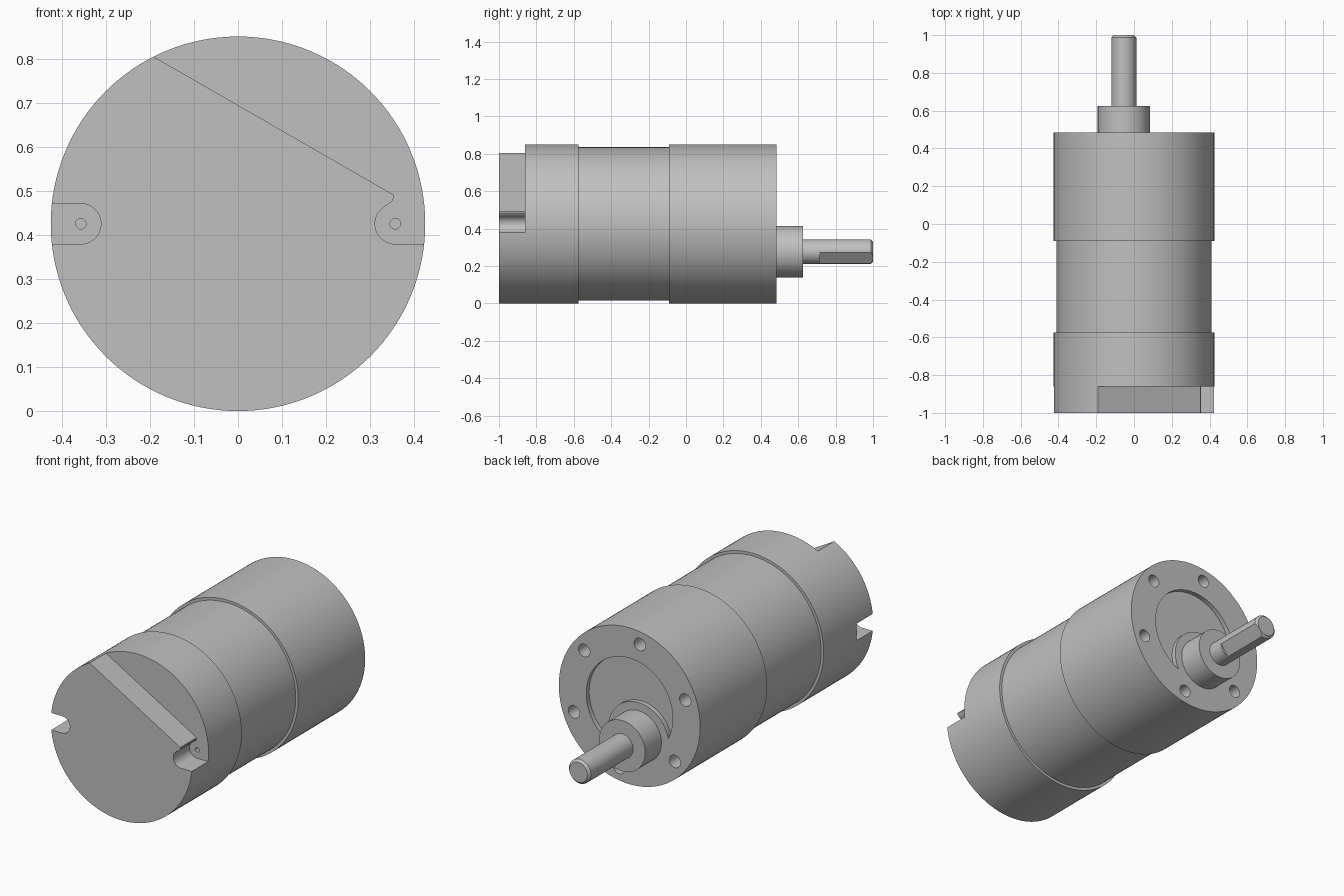
import bpy
import bmesh
from math import sin, cos, radians, pi

if "Cube" in bpy.data.objects:
    bpy.data.objects.remove(bpy.data.objects["Cube"], do_unlink=True)

metal = bpy.data.materials.new("brushed grey")
metal.use_nodes = True
GREY = (0.53, 0.53, 0.53, 1)
metal.diffuse_color = GREY
metal.node_tree.nodes["Principled BSDF"].inputs["Base Color"].default_value = GREY

R = 0.425           # body radius, also the height of the main axis
FRONT, BACK = -1.0, 0.485
STEP = -0.86        # floor of the notches in the end cap


def arc(cx, cz, r, a0, a1, n):
    """Points on an arc in the x-z plane, angles in degrees."""
    return [(cx + r * cos(radians(a0 + (a1 - a0) * i / n)),
             cz + r * sin(radians(a0 + (a1 - a0) * i / n))) for i in range(n + 1)]


def circle(cx, cz, r, n=96):
    return arc(cx, cz, r, 0, 360, n)[:-1]


def loft(name, sections):
    """Closed solid through (y, outline) sections along the y axis."""
    bm = bmesh.new()
    rings = [[bm.verts.new((x, y, z)) for x, z in pts] for y, pts in sections]
    for a, b in zip(rings, rings[1:]):
        for i in range(len(a)):
            j = (i + 1) % len(a)
            bm.faces.new((a[i], a[j], b[j], b[i]))
    bm.faces.new(rings[0])
    bm.faces.new(rings[-1])
    bmesh.ops.recalc_face_normals(bm, faces=bm.faces)
    mesh = bpy.data.meshes.new(name)
    bm.to_mesh(mesh)
    bm.free()
    mesh.materials.append(metal)
    ob = bpy.data.objects.new(name, mesh)
    bpy.context.collection.objects.link(ob)
    return ob


def prism(name, outline, y0, y1):
    return loft(name, [(y0, outline), (y1, outline)])


def activate(ob):
    bpy.ops.object.select_all(action='DESELECT')
    ob.select_set(True)
    bpy.context.view_layer.objects.active = ob


def cut(ob, cutter):
    """Subtract the cutter and discard it."""
    cutter.hide_render = True
    activate(ob)
    mod = ob.modifiers.new("cut", 'BOOLEAN')
    mod.operation = 'DIFFERENCE'
    mod.solver = 'EXACT'
    mod.object = cutter
    bpy.ops.object.modifier_apply(modifier=mod.name)
    bpy.data.objects.remove(cutter, do_unlink=True)


def smooth(ob):
    activate(ob)
    bpy.ops.object.shade_smooth_by_angle(angle=radians(30))


# Shaft axis, offset from the body axis
SX, SZ = -0.054, R - 0.149

# Motor body: end cap, slimmer can, gearbox
wide, slim = circle(0, R, R, 128), circle(0, R, R - 0.015, 128)
body = loft("motor_body", [(FRONT, wide), (-0.575, wide), (-0.575, slim),
                           (-0.09, slim), (-0.09, wide), (BACK, wide)])

# Sloped cut of the end cap, running into the terminal notch with a rounded lip
NX, NR = 0.357, 0.046
slope = [(-0.594, 1.036), (0.346, 0.495), (0.353, 0.491), (0.354, 0.484),
         (0.350, 0.476), (0.342, 0.470)]
slope += arc(NX, R, NR, 112, 270, 20) + [(0.7, R - NR), (0.7, 1.036)]
cut(body, prism("slope_cutter", slope, FRONT - 0.1, STEP))

# Opposite notch, a round-ended slot
slot = arc(-NX, R, NR, -90, 90, 24) + [(-0.6, R + NR), (-0.6, R - NR)]
cut(body, prism("slot_cutter", slot, FRONT - 0.1, STEP))

# Terminal holes in the notch floors
for side in (-1, 1):
    cut(body, prism("terminal_cutter", circle(side * NX, R, 0.012, 20),
                    STEP - 0.05, STEP + 0.05))

# Six mounting holes in the gearbox face
for i in range(6):
    a = radians(40) + i * pi / 3
    cut(body, prism("mount_cutter",
                    circle(0.356 * cos(a), R + 0.356 * sin(a), 0.034, 32),
                    BACK - 0.12, BACK + 0.1))

# Shallow round recess, leaving a boss around the shaft collar
recess = prism("recess_cutter", circle(0, R, 0.26), BACK - 0.025, BACK + 0.1)
cut(recess, prism("boss_cutter", circle(SX, SZ, 0.182), BACK - 0.2, BACK + 0.2))
cut(body, recess)
smooth(body)

# Bearing collar
collar = prism("shaft_collar", circle(SX, SZ, 0.138), BACK - 0.01, 0.625)
smooth(collar)

# Output shaft with a chamfered tip
SR = 0.066
shaft = loft("output_shaft", [(0.6, circle(SX, SZ, SR, 64)),
                              (0.988, circle(SX, SZ, SR, 64)),
                              (1.0, circle(SX, SZ, SR - 0.012, 64))])

# Flat along the shaft
fa = radians(-38)
flat = [(SX + u * cos(fa) - v * sin(fa), SZ + u * sin(fa) + v * cos(fa))
        for u, v in ((0.054, -0.1), (0.15, -0.1), (0.15, 0.1), (0.054, 0.1))]
cut(shaft, prism("flat_cutter", flat, 0.715, 1.1))
smooth(shaft)
